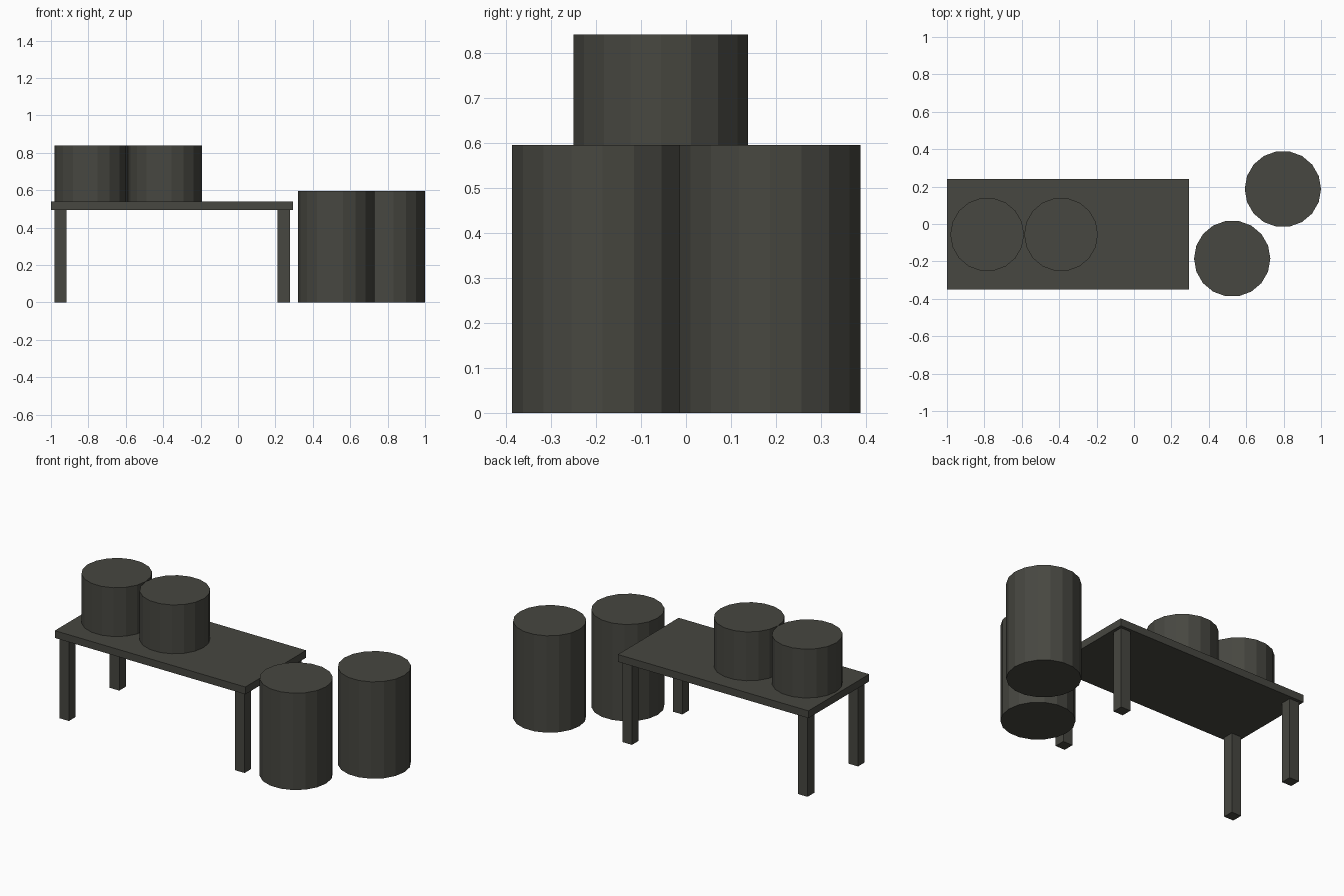
import bpy
import math

if "Cube" in bpy.data.objects:
    bpy.data.objects.remove(bpy.data.objects["Cube"])

mat = bpy.data.materials.new("dark_olive_grey")
mat.diffuse_color = (0.063, 0.063, 0.052, 1)
mat.use_nodes = True
mat.node_tree.nodes["Principled BSDF"].inputs["Base Color"].default_value = mat.diffuse_color


def finish(name):
    ob = bpy.context.object
    ob.name = name
    ob.data.materials.append(mat)
    return ob


def box(name, x0, x1, y0, y1, z0, z1):
    bpy.ops.mesh.primitive_cube_add(size=1)
    ob = finish(name)
    for v in ob.data.vertices:
        v.co.x = x0 if v.co.x < 0 else x1
        v.co.y = y0 if v.co.y < 0 else y1
        v.co.z = z0 if v.co.z < 0 else z1


def drum(name, x, y, r, z0, z1, sides=18):
    # flat-sided cylinder with a corner pointing along x
    bpy.ops.mesh.primitive_cylinder_add(
        vertices=sides, radius=r, depth=z1 - z0,
        location=(x, y, (z0 + z1) / 2), rotation=(0, 0, math.pi / 2))
    finish(name)


# Table top
X0, X1, Y0, Y1 = -1.0, 0.295, -0.35, 0.24
UNDER, TOP = 0.495, 0.54
box("table_top", X0, X1, Y0, Y1, UNDER, TOP)

# Four square legs, inset from the edges
W, INSET = 0.065, 0.018
for side, x in (("left", X0 + INSET), ("right", X1 - INSET - W)):
    for end, y in (("front", Y0 + INSET), ("back", Y1 - INSET - W)):
        box(f"{end}_{side}_leg", x, x + W, y, y + W, 0, UNDER)

# Two short drums on the table
for i, x in enumerate((-0.785, -0.39)):
    drum(f"short_drum_{i + 1}", x, -0.056, 0.197, TOP, 0.84)

# Two tall drums on the floor
for i, (x, y) in enumerate(((0.525, -0.185), (0.796, 0.187))):
    drum(f"tall_drum_{i + 1}", x, y, 0.204, 0, 0.595)
